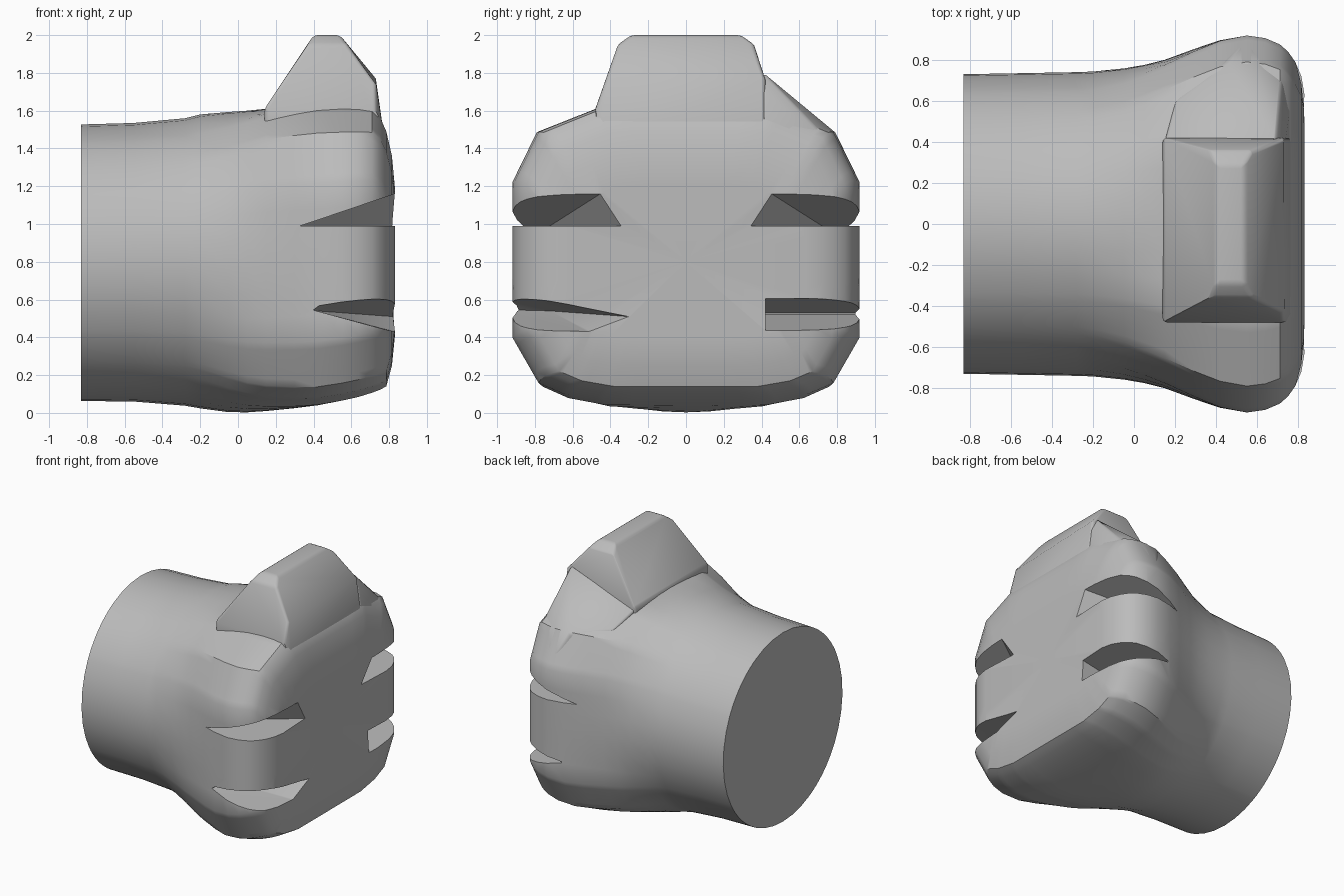
import bpy, bmesh, math
from mathutils import Vector

cube = bpy.data.objects.get("Cube")
if cube:
    bpy.data.objects.remove(cube, do_unlink=True)

gray = bpy.data.materials.new("warm gray")
gray.use_nodes = True
gray.diffuse_color = (0.5, 0.5, 0.5, 1)
gray.node_tree.nodes["Principled BSDF"].inputs["Base Color"].default_value = gray.diffuse_color


def finish(name, bm):
    bmesh.ops.recalc_face_normals(bm, faces=bm.faces)
    mesh = bpy.data.meshes.new(name)
    bm.to_mesh(mesh)
    bm.free()
    mesh.materials.append(gray)
    obj = bpy.data.objects.new(name, mesh)
    bpy.context.collection.objects.link(obj)
    return obj


def activate(obj):
    bpy.ops.object.select_all(action='DESELECT')
    obj.select_set(True)
    bpy.context.view_layer.objects.active = obj


def hull(name, points, bevel=0):
    bm = bmesh.new()
    for p in points:
        bm.verts.new(p)
    res = bmesh.ops.convex_hull(bm, input=bm.verts)
    loose = [g for g in res["geom_interior"] if isinstance(g, bmesh.types.BMVert)]
    bmesh.ops.delete(bm, geom=loose, context='VERTS')
    bmesh.ops.dissolve_limit(bm, angle_limit=math.radians(1), verts=bm.verts, edges=bm.edges)
    obj = finish(name, bm)
    if bevel:
        mod = obj.modifiers.new("soft edges", 'BEVEL')
        mod.width, mod.segments, mod.limit_method = bevel, 3, 'ANGLE'
        activate(obj)
        bpy.ops.object.modifier_apply(modifier=mod.name)
    return obj


# Chamfered head outline, in units of half width and half height
HALF = [(0.48, -1), (0.7, -0.955), (0.85, -0.88), (1, -0.57), (1, 0.5), (0.86, 0.84), (0.52, 1)]
CORNERS = [Vector(p) for p in HALF + [(-y, z) for y, z in reversed(HALF)]]
OUTLINE = [a.lerp(b, k / 6) for a, b in zip(CORNERS, CORNERS[1:] + CORNERS[:1]) for k in range(6)]
SIDES = len(OUTLINE)

# Round barrel flaring into the head: x, half width, bottom, top, blend to head outline
STATIONS = [
    (-0.83, 0.73, 0.063, 1.527, 0), (-0.55, 0.735, 0.06, 1.535, 0),
    (-0.28, 0.74, 0.038, 1.56, 0), (-0.2, 0.743, 0.024, 1.58, 0.06),
    (-0.05, 0.758, 0.004, 1.593, 0.3), (0.05, 0.775, 0.003, 1.6, 0.52),
    (0.15, 0.80, 0.01, 1.61, 0.7), (0.3, 0.855, 0.025, 1.61, 0.87),
    (0.42, 0.895, 0.04, 1.61, 0.97),
    (0.55, 0.918, 0.065, 1.61, 1), (0.64, 0.905, 0.085, 1.61, 1),
    (0.71, 0.875, 0.107, 1.605, 1), (0.75, 0.84, 0.122, 1.57, 1),
    (0.785, 0.79, 0.14, 1.49, 1), (0.815, 0.72, 0.25, 1.36, 1), (0.83, 0.63, 0.4, 1.2, 1),
]
bm = bmesh.new()
rings = []
for x, w, low, high, blend in STATIONS:
    ring = []
    for p in OUTLINE:
        q = p.normalized().lerp(p, blend)
        ring.append(bm.verts.new((x, w * q.x, (low + high) / 2 + (high - low) / 2 * q.y)))
    rings.append(ring)
for r, s in zip(rings, rings[1:]):
    for i in range(SIDES):
        j = (i + 1) % SIDES
        bm.faces.new((r[i], r[j], s[j], s[i]))
bm.faces.new(rings[0])
hub = bm.verts.new((0.795, 0, 0.8))
for i in range(SIDES):
    bm.faces.new((rings[-1][i], rings[-1][(i + 1) % SIDES], hub))
body = finish("flared_body", bm)


# Wedge slots at the front corners, two on each side
def upper_slot(side):
    return [(x, y * side, z) for x, y, z in (
        (0.33, 1.1, 0.99), (0.33, 0.72, 0.99), (0.95, 1.1, 0.99), (0.95, 0.24, 0.99),
        (0.95, 0.39, 1.2), (0.95, 1.1, 1.2))]


right_lower = [(0.37, -1.1, 0.55), (0.42, -0.72, 0.54), (0.44, -1.1, 0.6), (0.95, -1.1, 0.615),
               (0.95, -0.75, 0.615), (0.95, -0.17, 0.5), (0.95, -0.45, 0.4), (0.95, -1.1, 0.39)]
left_lower = [(x, y, z) for y in (0.42, 1.1)
              for x, z in ((0.44, 0.52), (0.44, 0.53), (0.95, 0.63), (0.95, 0.41))]
cutters = [hull("right_upper_slot", upper_slot(-1)), hull("left_upper_slot", upper_slot(1)),
           hull("right_lower_slot", right_lower), hull("left_lower_slot", left_lower)]
for cutter in cutters:
    cutter.hide_render = True
    mod = body.modifiers.new("slot", 'BOOLEAN')
    mod.operation, mod.solver, mod.object = 'DIFFERENCE', 'EXACT', cutter
    activate(body)
    bpy.ops.object.modifier_apply(modifier=mod.name)
    bpy.data.objects.remove(cutter, do_unlink=True)

# Tapered fin on top of the head, its front flush with the face
fin = hull("top_fin", [
    (0.4, -0.29, 2), (0.54, -0.29, 2), (0.4, 0.29, 2), (0.54, 0.29, 2),
    (0.37, -0.36, 1.95), (0.58, -0.36, 1.95), (0.37, 0.36, 1.95), (0.58, 0.36, 1.95),
    (0.73, -0.43, 1.75), (0.73, 0.42, 1.77),
    (0.14, -0.48, 1.61), (0.14, 0.42, 1.61), (0.73, -0.48, 1.61),
    (0.14, -0.48, 1.4), (0.14, 0.42, 1.4),
    (0.79, -0.46, 1.35), (0.79, 0.42, 1.35),
], 0.02)

# Sloping shoulder beside the fin
shoulder = hull("left_shoulder", [
    (0.15, 0.41, 1.6), (0.69, 0.41, 1.8), (0.74, 0.41, 1.7), (0.78, 0.41, 1.4),
    (0.6, 0.79, 1.485), (0.45, 0.79, 1.475), (0.72, 0.72, 1.48),
    (0.55, 0.905, 1.24), (0.72, 0.84, 1.24), (0.78, 0.68, 1.3),
    (0.2, 0.6, 1.5), (0.2, 0.41, 1.24),
], 0.015)

for obj in (body, fin, shoulder):
    activate(obj)
    bpy.ops.object.shade_smooth_by_angle(angle=math.radians(32))
